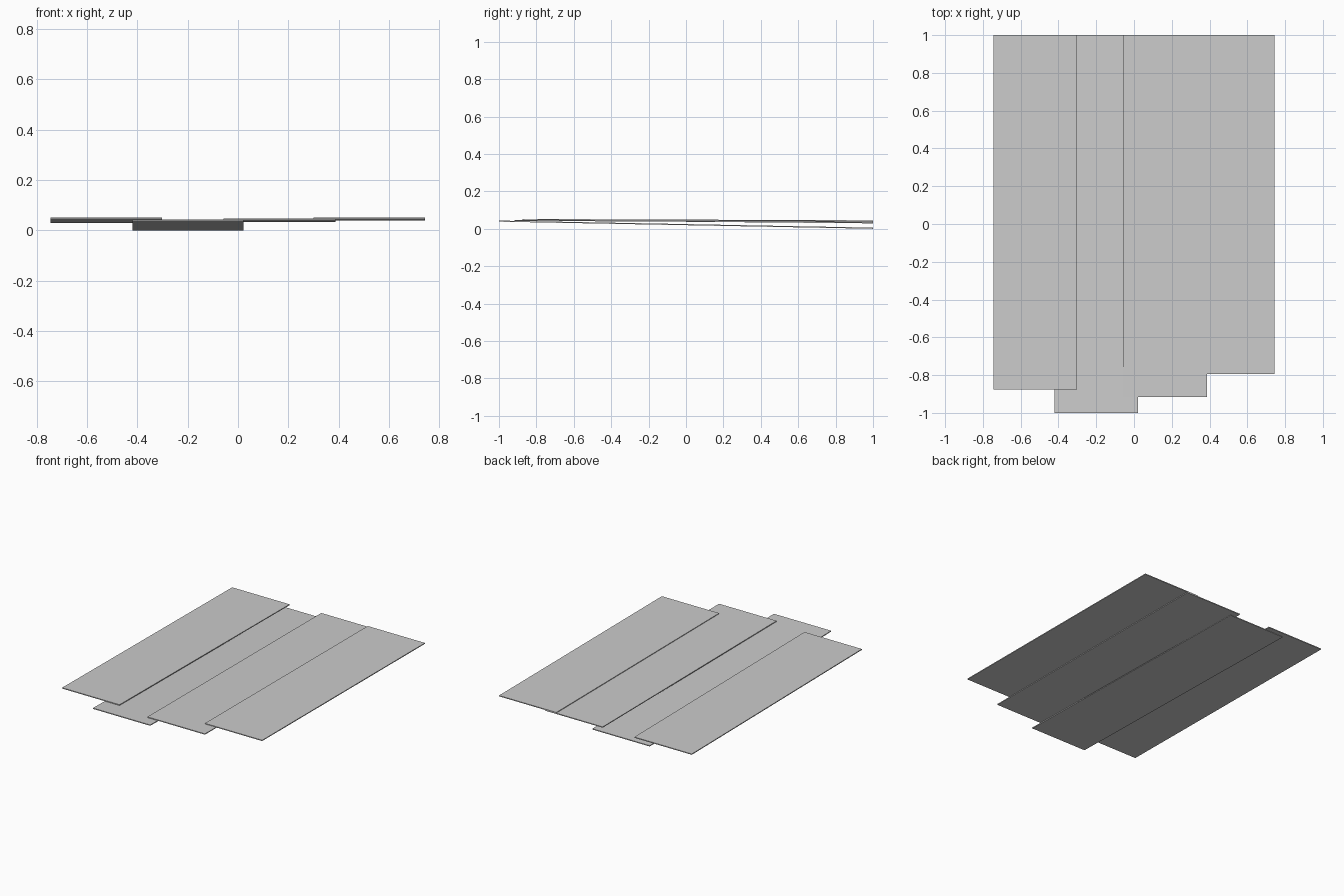
import bpy, bmesh

if "Cube" in bpy.data.objects:
    bpy.data.objects.remove(bpy.data.objects["Cube"])

THICK = 0.006
BACK_Y = 1.0


def plank(name, x0, x1, front_y, front_z, back_z):
    """Thin board sloping from front_z to back_z (underside heights)."""
    bm = bmesh.new()
    profile = [(front_y, front_z), (BACK_Y, back_z),
               (BACK_Y, back_z + THICK), (front_y, front_z + THICK)]
    face = bm.faces.new([bm.verts.new((x0, y, z)) for y, z in profile])
    ext = bmesh.ops.extrude_face_region(bm, geom=[face])
    moved = [v for v in ext["geom"] if isinstance(v, bmesh.types.BMVert)]
    bmesh.ops.translate(bm, verts=moved, vec=(x1 - x0, 0, 0))
    bmesh.ops.recalc_face_normals(bm, faces=bm.faces[:])
    mesh = bpy.data.meshes.new(name)
    bm.to_mesh(mesh)
    bm.free()
    obj = bpy.data.objects.new(name, mesh)
    bpy.context.collection.objects.link(obj)
    return obj


# Four overlapping boards, left to right
plank("left_plank", -0.745, -0.302, -0.875, 0.045, 0.029)
plank("lowest_plank", -0.42, 0.022, -1.0, 0.038, 0.0)
plank("middle_plank", -0.057, 0.387, -0.917, 0.042, 0.034)
plank("right_plank", 0.301, 0.743, -0.795, 0.046, 0.039)
